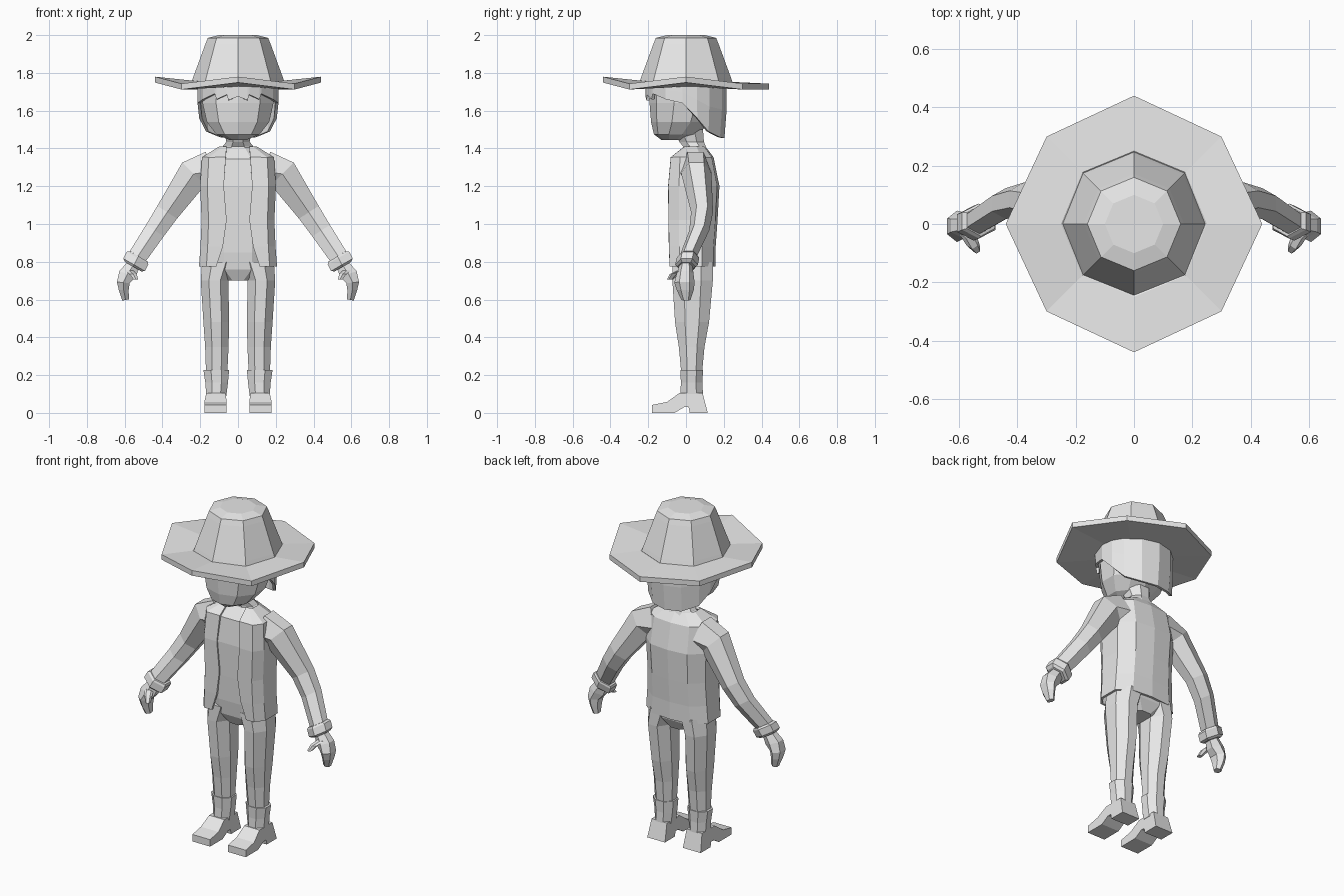
import bpy, bmesh
from math import sin, cos, pi, radians
from mathutils import Vector

old = bpy.data.objects.get("Cube")
if old:
    bpy.data.objects.remove(old, do_unlink=True)

grey = bpy.data.materials.new("plain_grey")
grey.use_nodes = True
grey.diffuse_color = (0.8, 0.8, 0.8, 1)
grey.node_tree.nodes["Principled BSDF"].inputs["Base Color"].default_value = (0.8, 0.8, 0.8, 1)


def skin(name, rings, closed=True, caps=True, loop=False, mirror=False, thick=0):
    """Join rings of points with quads into one flat-shaded object."""
    bm = bmesh.new()
    rows = [[bm.verts.new(p) for p in ring] for ring in rings]
    n = len(rows[0])
    pairs = list(zip(rows, rows[1:])) + ([(rows[-1], rows[0])] if loop else [])
    for a, b in pairs:
        for i in range(n if closed else n - 1):
            j = (i + 1) % n
            bm.faces.new((a[i], a[j], b[j], b[i]))
    if caps:
        bm.faces.new(rows[0])
        bm.faces.new(rows[-1])
    bmesh.ops.recalc_face_normals(bm, faces=bm.faces)
    mesh = bpy.data.meshes.new(name)
    bm.to_mesh(mesh)
    bm.free()
    mesh.materials.append(grey)
    obj = bpy.data.objects.new(name, mesh)
    bpy.context.collection.objects.link(obj)
    if thick:
        mod = obj.modifiers.new("thickness", "SOLIDIFY")
        mod.thickness, mod.offset = thick, 0
    if mirror:
        mod = obj.modifiers.new("both_sides", "MIRROR")
        mod.use_mirror_merge = False
    return obj


def outline(n, half_turn=False):
    """Regular polygon stretched to reach one unit on each axis."""
    pts = [((i + 0.5 * half_turn) * 2 * pi / n) for i in range(n)]
    mx, my = max(cos(a) for a in pts), max(sin(a) for a in pts)
    return [(cos(a) / mx, sin(a) / my) for a in pts]


def loft(name, rings, shape, **kw):
    """Each ring: x, y, z, x radius, y radius, tilt in degrees outward."""
    out = []
    for x, y, z, rx, ry, *tilt in rings:
        t = radians(tilt[0]) if tilt else 0
        out.append([Vector((x + u * rx * cos(t), y + v * ry, z + u * rx * sin(t)))
                    for u, v in shape])
    return skin(name, out, **kw)


OCT = outline(8)
OCT_FLAT = outline(8, True)
HEX = outline(6, True)
TEN = outline(10, True)

# Hat crown
loft("hat_crown", [(0, 0, 1.74, .25, .25), (0, 0, 1.775, .238, .238),
                   (0, 0, 1.955, .172, .172), (0, 0, 1.985, .16, .16),
                   (0, 0, 2.0, .1, .1)], OCT)

# Hat brim, with the front and side points turned up
def brim_ring(r_point, r_corner, lift, z):
    ring = []
    for i in range(8):
        a = i * pi / 4
        r = r_corner if i % 2 else r_point
        up = 0 if i % 2 or i == 2 else lift
        ring.append((r * cos(a), r * sin(a), z + up))
    return ring

skin("hat_brim", [brim_ring(.25, .25, .008, 1.752), brim_ring(.44, .424, .037, 1.743),
                  brim_ring(.44, .424, .037, 1.712), brim_ring(.2, .2, .008, 1.72)],
     caps=False, loop=True)

# Head and neck
loft("head", [(0, -.07, 1.445, .045, .06), (0, -.055, 1.475, .115, .115),
              (0, -.025, 1.54, .165, .16), (0, -.005, 1.64, .188, .188),
              (0, 0, 1.75, .188, .188)], TEN)
loft("neck", [(0, .05, 1.36, .1, .075), (0, .045, 1.41, .082, .06),
              (0, .03, 1.435, .062, .065), (0, .01, 1.5, .075, .08)], OCT_FLAT)

# Hair: jagged fringe in front, dropping to the nape behind
hem = [(0, 1.675), (14, 1.655), (16, 1.685), (32, 1.66), (35, 1.69), (60, 1.66),
       (85, 1.64), (106, 1.56), (125, 1.49), (152, 1.46), (180, 1.455)]
hem = hem + [(360 - a, z) for a, z in reversed(hem[1:-1])]
hair = []
for f in (0, .5, 1):
    ring = []
    for a, low in hem:
        z = 1.755 + (low - 1.755) * f
        r = .207 - .1 * max(0, 1.57 - z)
        ring.append((r * sin(radians(a)), -r * cos(radians(a)), z))
    hair.append(ring)
skin("hair", hair, caps=False, thick=.016)

# Shirt and hips
loft("shirt", [(0, .035, .7, .07, .07), (0, .035, .76, .175, .1),
               (0, .035, .85, .18, .112), (0, .035, 1.0, .175, .118),
               (0, .035, 1.2, .18, .122), (0, .03, 1.345, .17, .1),
               (0, .045, 1.41, .08, .055)], OCT_FLAT)

# Open jacket: bottom to top, with front opening, half width, front and back depth
jacket = []
for z, gap, w, front, back in [(.775, .115, .2, -.08, .148), (.88, .08, .192, -.084, .15),
                               (1.02, .06, .186, -.086, .16), (1.2, .075, .194, -.088, .17),
                               (1.35, .065, .185, -.075, .14), (1.405, .06, .095, -.005, .098)]:
    half = [(gap, front), (w * .82, front), (w, front * .4), (w, back * .55),
            (w * .62, back * .93), (0, back)]
    right = [(-x, y) for x, y in reversed(half[:-1])]
    jacket.append([(x, y, z) for x, y in half + right])
skin("jacket", jacket, closed=False, caps=False, thick=.014)

# Sleeves, cuffs and hands
loft("sleeves", [(.13, .05, 1.28, .11, .085, 68), (.235, .055, 1.265, .085, .08, 45),
                 (.375, .085, 1.062, .062, .058, 33), (.44, .07, .965, .056, .053, 33),
                 (.53, .012, .83, .05, .046, 32)], HEX, mirror=True)
loft("cuffs", [(.525, .012, .828, .055, .054, 30), (.532, .01, .82, .066, .06, 30),
               (.55, .003, .784, .066, .06, 30), (.555, .002, .774, .05, .048, 30)],
     HEX, mirror=True)
loft("hands", [(.552, 0, .785, .034, .034, 30), (.585, -.005, .735, .046, .045, 20),
               (.607, -.008, .69, .034, .054, 5), (.605, -.004, .65, .026, .045, 0),
               (.595, 0, .598, .018, .024, -10)], HEX, mirror=True)
loft("thumbs", [(.578, -.02, .755, .022, .026), (.555, -.062, .735, .019, .024),
                (.54, -.085, .705, .012, .017)], HEX, mirror=True)

# Trouser legs
loft("legs", [(.1, .035, .8, .09, .108), (.124, .035, .7, .073, .107),
              (.115, .032, .48, .068, .09), (.112, .03, .35, .062, .068),
              (.113, .03, .18, .055, .052)], OCT_FLAT, mirror=True)

# Boots: shaft plus a side profile extruded across the foot
loft("boot_shafts", [(.115, .03, .228, .068, .06), (.113, .03, .16, .06, .057),
                     (.115, .03, .09, .053, .06)], OCT_FLAT, mirror=True)
foot = [(-.18, 0), (-.18, .042), (-.1, .058), (-.035, .105), (.088, .105),
        (.115, 0), (.02, 0), (.014, .03), (-.01, .03), (-.06, 0)]

def foot_side(low, high):
    return [(high if z > .1 else low, y, z) for y, z in foot]

skin("boot_feet", [foot_side(.06, .066), foot_side(.178, .168)], mirror=True)
